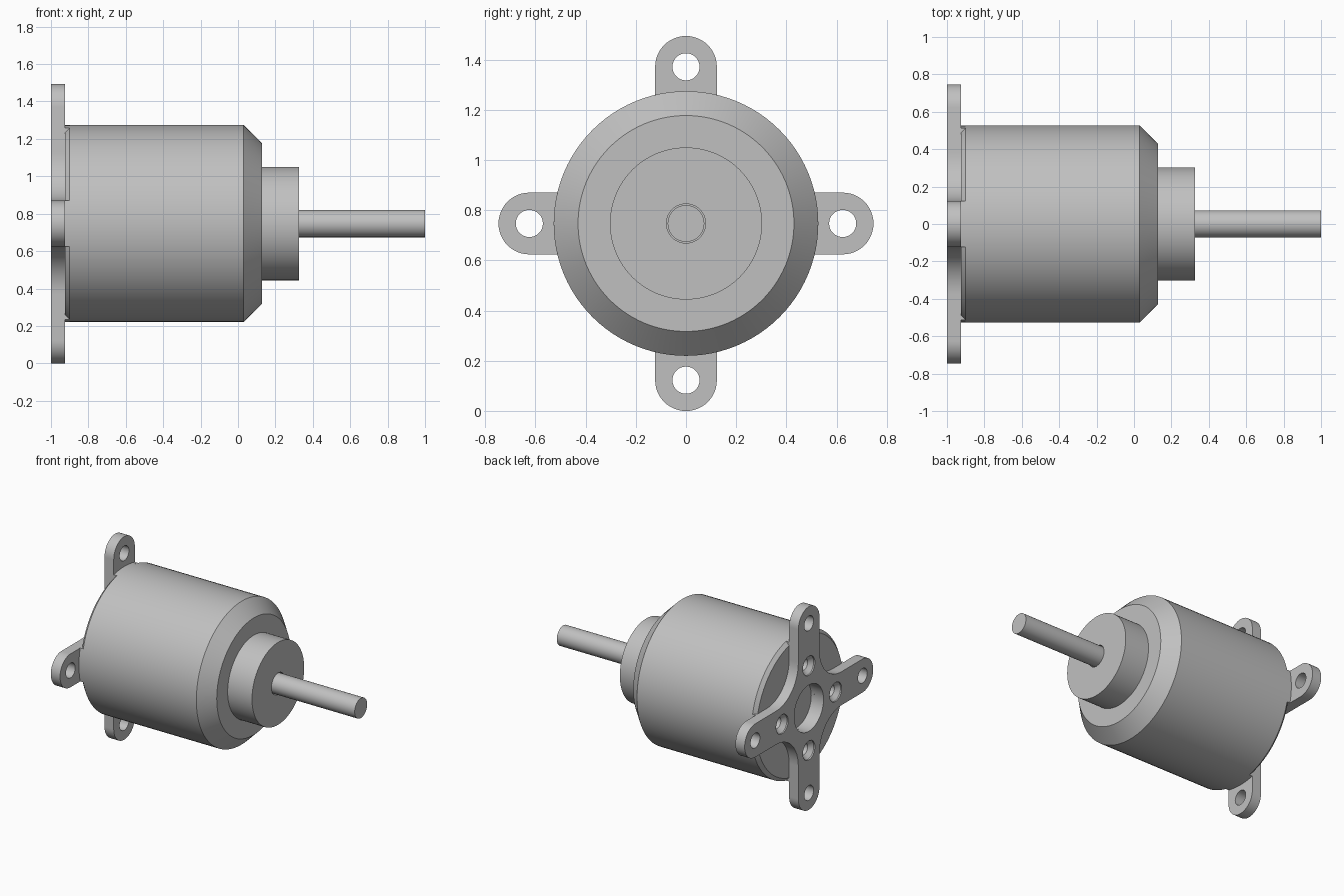
import bpy, bmesh, math
from math import sin, cos, pi, radians

if "Cube" in bpy.data.objects:
    bpy.data.objects.remove(bpy.data.objects["Cube"])

ZC = 0.747          # height of the motor axis
ARM, REACH = 0.123, 0.624   # arm half width, distance of outer holes
BODY_R = 0.527

metal = bpy.data.materials.new("grey metal")
metal.diffuse_color = (0.53, 0.53, 0.53, 1)
metal.use_nodes = True
metal.node_tree.nodes["Principled BSDF"].inputs["Base Color"].default_value = metal.diffuse_color


def finish(name, bm):
    bmesh.ops.recalc_face_normals(bm, faces=bm.faces)
    mesh = bpy.data.meshes.new(name)
    bm.to_mesh(mesh)
    bm.free()
    mesh.materials.append(metal)
    ob = bpy.data.objects.new(name, mesh)
    bpy.context.collection.objects.link(ob)
    return ob


def lathe(bm, profile, n, y=0.0, z=0.0):
    """Turn (x, radius) points around the x axis, capped at both ends."""
    rings = [[bm.verts.new((x, y + r * cos(2 * pi * i / n), ZC + z + r * sin(2 * pi * i / n)))
              for i in range(n)] for x, r in profile]
    for a, b in zip(rings, rings[1:]):
        for i in range(n):
            j = (i + 1) % n
            bm.faces.new((a[i], a[j], b[j], b[i]))
    bm.faces.new(rings[0])
    bm.faces.new(rings[-1])


def prism(bm, outline, x0, x1):
    """Extrude a (y, z) outline along x."""
    a = [bm.verts.new((x0, y, ZC + z)) for y, z in outline]
    b = [bm.verts.new((x1, y, ZC + z)) for y, z in outline]
    n = len(a)
    for i in range(n):
        j = (i + 1) % n
        bm.faces.new((a[i], a[j], b[j], b[i]))
    bm.faces.new(a)
    bm.faces.new(b)


def turned(points, k):
    c, s = round(cos(k * pi / 2)), round(sin(k * pi / 2))
    return [(c * y - s * z, s * y + c * z) for y, z in points]


def smooth(ob):
    bpy.ops.object.select_all(action='DESELECT')
    ob.select_set(True)
    bpy.context.view_layer.objects.active = ob
    bpy.ops.object.shade_smooth_by_angle(angle=radians(25))


def cut(ob, cutter):
    mod = ob.modifiers.new("holes", 'BOOLEAN')
    mod.operation, mod.solver, mod.object = 'DIFFERENCE', 'EXACT', cutter
    bpy.context.view_layer.objects.active = ob
    bpy.ops.object.modifier_apply(modifier=mod.name)


# Motor can: rear bore, rear chamfer, front chamfer and bearing boss
bm = bmesh.new()
lathe(bm, [(-0.9, 0.17), (-0.925, 0.17), (-0.925, 0.502), (-0.9, BODY_R), (0.03, BODY_R),
           (0.128, 0.43), (0.128, 0.303), (0.326, 0.303), (0.326, 0.078), (0.30, 0.078)], 96)
can = finish("motor_can", bm)

# Output shaft
bm = bmesh.new()
lathe(bm, [(0.29, 0.073), (1.0, 0.073)], 48)
smooth(finish("output_shaft", bm))

# Cross-shaped mounting plate: rounded arm tips, filleted inner corners
F = 0.257
quarter = [(REACH + ARM * cos(t), ARM * sin(t))
           for t in (radians(-90 + 7.5 * i) for i in range(25))]
quarter += [(ARM + F + F * cos(t), ARM + F + F * sin(t))
            for t in (radians(270 - 7.5 * i) for i in range(13))]
outline = [p for k in range(4) for p in turned(quarter, k)]
bm = bmesh.new()
prism(bm, outline, -1.0, -0.925)
plate = finish("mounting_plate", bm)

# Lands that fill the rear chamfer under each arm
half = math.asin(ARM / BODY_R)
land = [(0.47, ARM), (0.47, -ARM)]
land += [(BODY_R * cos(half * i / 4), BODY_R * sin(half * i / 4)) for i in range(-4, 5)]
bm = bmesh.new()
for k in range(4):
    prism(bm, turned(land, k), -0.925, -0.899)
smooth(finish("arm_lands", bm))

# Bore, arm tip holes and countersunk screw holes
bm = bmesh.new()
lathe(bm, [(-1.05, 0.17), (-0.91, 0.17)], 64)
for k in range(4):
    (y, z), = turned([(REACH, 0)], k)
    lathe(bm, [(-1.05, 0.054), (-0.91, 0.054)], 32, y, z)
    (y, z), = turned([(0.311, 0)], k)
    lathe(bm, [(-1.05, 0.07), (-0.99, 0.07), (-0.96, 0.042), (-0.91, 0.042)], 32, y, z)
plate_cutter = finish("plate_cutter", bm)
bm = bmesh.new()
for k in range(4):
    (y, z), = turned([(0.311, 0)], k)
    lathe(bm, [(-0.95, 0.042), (-0.87, 0.042)], 32, y, z)
can_cutter = finish("can_cutter", bm)

for ob, cutter in ((plate, plate_cutter), (can, can_cutter)):
    cutter.hide_render = True
    cut(ob, cutter)
    smooth(ob)
    bpy.data.objects.remove(cutter)
